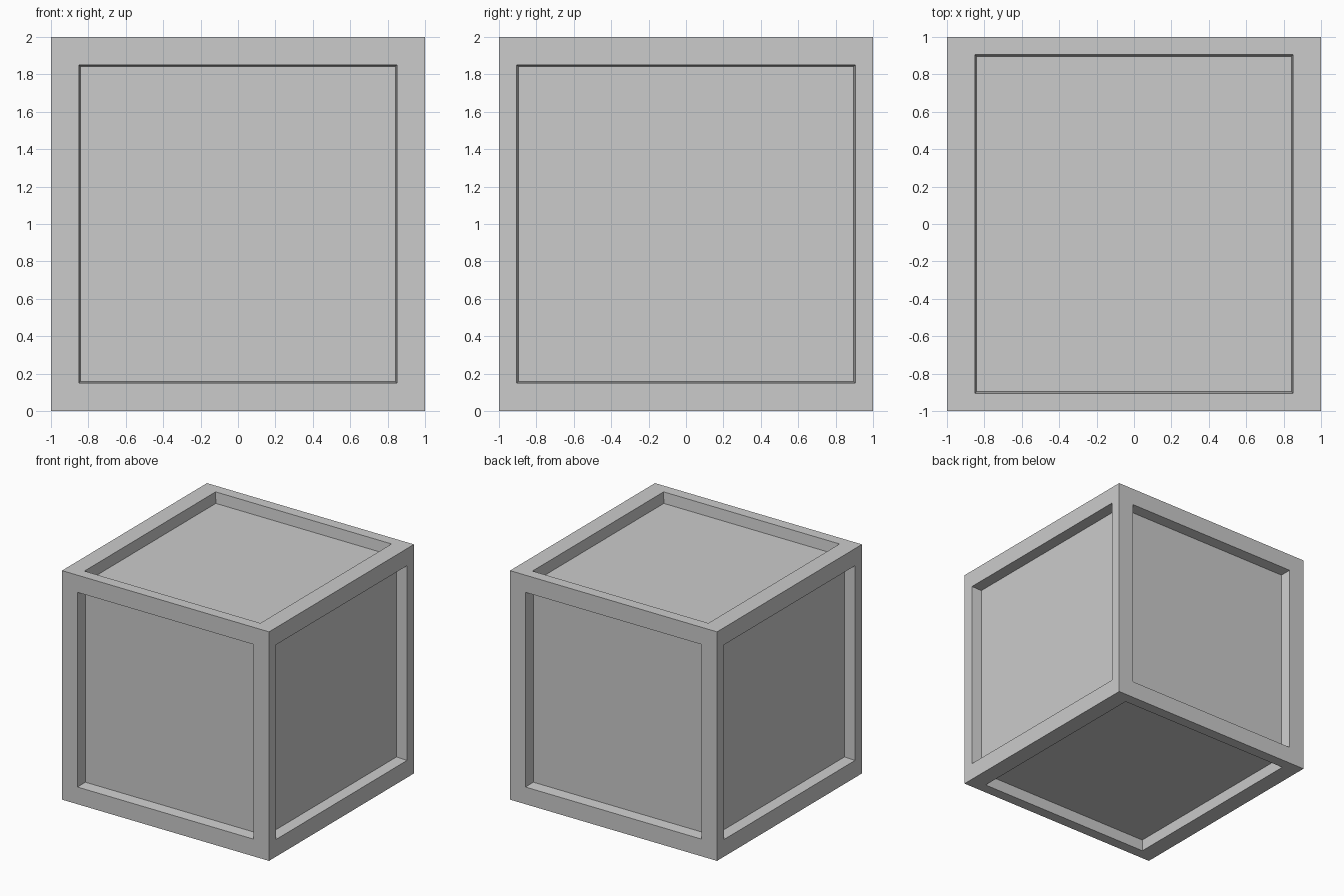
import bpy, bmesh
from mathutils import Vector

if "Cube" in bpy.data.objects:
    bpy.data.objects.remove(bpy.data.objects["Cube"])

DEPTH = 0.095   # recess depth
TAPER = 0.99    # slight draft of the recess walls
# half sizes of the openings along x, y, z
HALF = Vector((0.85, 0.905, 0.85))

bm = bmesh.new()
bmesh.ops.create_cube(bm, size=2)

# recess a panel into each of the six sides
for face in list(bm.faces):
    n = face.normal.copy()
    axis = max(range(3), key=lambda i: abs(n[i]))
    outer = [v for v in face.verts]

    def ring(scale, depth):
        verts = []
        for v in outer:
            co = Vector([v.co[i] if i == axis else v.co[i] * HALF[i] * scale
                         for i in range(3)])
            verts.append(bm.verts.new(co - n * depth))
        return verts

    rim, floor = ring(1, 0), ring(TAPER, DEPTH)
    for a, b in ((outer, rim), (rim, floor)):
        for i in range(4):
            j = (i + 1) % 4
            bm.faces.new((a[i], a[j], b[j], b[i]))
    bm.faces.new(floor)
    bm.faces.remove(face)

# stand the crate on the ground
bmesh.ops.translate(bm, verts=bm.verts, vec=(0, 0, 1))
bmesh.ops.recalc_face_normals(bm, faces=bm.faces)
mesh = bpy.data.meshes.new("panelled_crate")
bm.to_mesh(mesh)
bm.free()
bpy.context.collection.objects.link(bpy.data.objects.new("panelled_crate", mesh))
